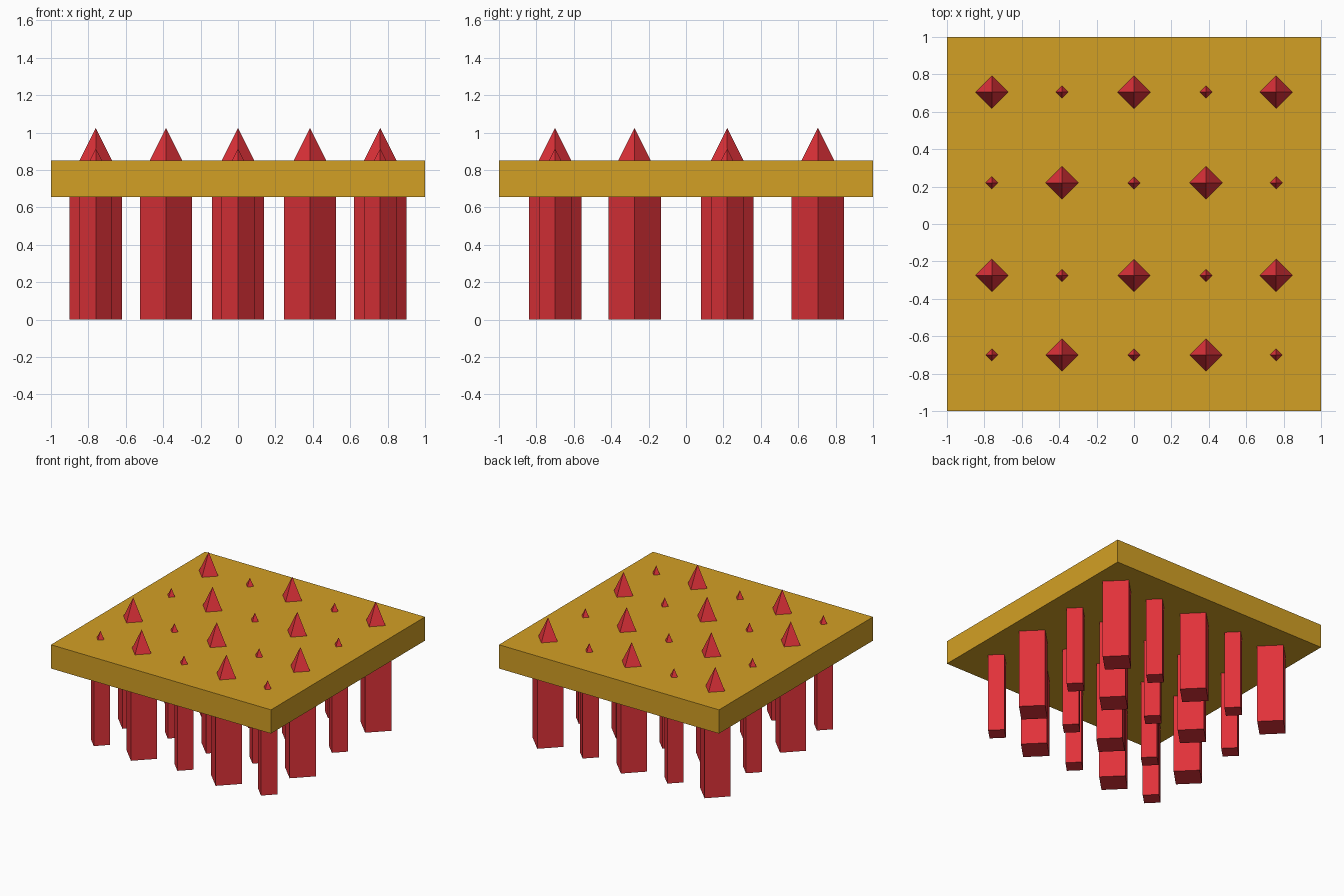
import bpy, bmesh, math

if "Cube" in bpy.data.objects:
    bpy.data.objects.remove(bpy.data.objects["Cube"])


def make_material(name, rgb):
    m = bpy.data.materials.new(name)
    m.diffuse_color = (*rgb, 1)
    m.use_nodes = True
    m.node_tree.nodes["Principled BSDF"].inputs["Base Color"].default_value = m.diffuse_color
    return m


gold = make_material("gold", (0.65, 0.35, 0.018))
red = make_material("red", (0.753, 0.032, 0.042))


def add_object(name, mesh, location=(0, 0, 0)):
    ob = bpy.data.objects.new(name, mesh)
    ob.location = location
    bpy.context.collection.objects.link(ob)
    return ob


def spike_mesh(name, radius, shoulder, tip):
    """Diamond-section post with a pyramid point."""
    bm = bmesh.new()
    rings = [[bm.verts.new((radius * math.cos(k * math.pi / 2),
                            radius * math.sin(k * math.pi / 2), z))
              for k in range(4)] for z in (0, shoulder)]
    apex = bm.verts.new((0, 0, tip))
    bm.faces.new(rings[0][::-1])
    for k in range(4):
        n = (k + 1) % 4
        bm.faces.new((rings[0][k], rings[0][n], rings[1][n], rings[1][k]))
        bm.faces.new((rings[1][k], rings[1][n], apex))
    mesh = bpy.data.meshes.new(name)
    bm.to_mesh(mesh)
    bm.free()
    mesh.materials.append(red)
    return mesh


# Slab
Z0, Z1 = 0.655, 0.85
bm = bmesh.new()
bmesh.ops.create_cube(bm, size=2)
for v in bm.verts:
    v.co.z = Z1 if v.co.z > 0 else Z0
slab = bpy.data.meshes.new("slab")
bm.to_mesh(slab)
bm.free()
slab.materials.append(gold)
add_object("slab", slab)

# Pointed posts in a checkerboard of large and small
large = spike_mesh("large_post", 0.14, 0.745, 1.025)
small = spike_mesh("small_post", 0.087, 0.745, 0.915)
for j, y in enumerate((-0.70, -0.275, 0.22, 0.705)):
    for i, x in enumerate((-0.76, -0.385, 0, 0.385, 0.76)):
        mesh = large if (i + j) % 2 else small
        add_object(f"{mesh.name}_{j}_{i}", mesh, (x, y, 0))
